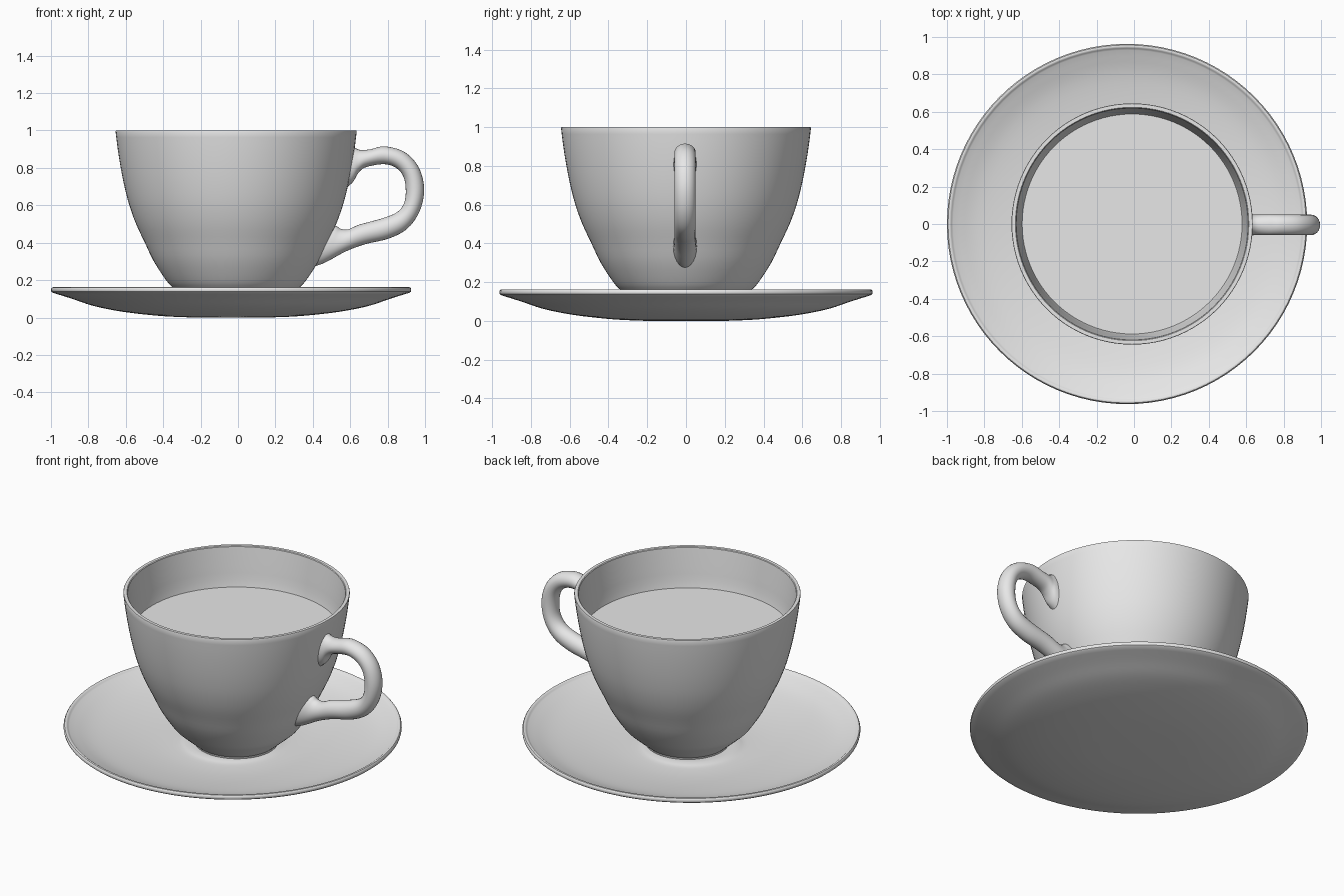
import bpy, bmesh, math
from mathutils import Vector

if "Cube" in bpy.data.objects:
    bpy.data.objects.remove(bpy.data.objects["Cube"])

porcelain = bpy.data.materials.new("plain grey")
porcelain.diffuse_color = (0.8, 0.8, 0.8, 1)
porcelain.use_nodes = True
porcelain.node_tree.nodes["Principled BSDF"].inputs["Base Color"].default_value = porcelain.diffuse_color


def smooth_path(pts, n):
    """Catmull-Rom curve through the points, n steps per span."""
    p = [Vector(q) for q in pts]
    p = [2 * p[0] - p[1]] + p + [2 * p[-1] - p[-2]]
    out = []
    for i in range(1, len(p) - 2):
        a, b, c, d = p[i - 1:i + 3]
        for k in range(n):
            t = k / n
            out.append(0.5 * (2 * b + (c - a) * t + (2 * a - 5 * b + 4 * c - d) * t * t
                              + (3 * b - a - 3 * c + d) * t ** 3))
    return out + [p[-2]]


def loft(name, rings, angle=35):
    """Skin a list of closed rings and cap both ends."""
    bm = bmesh.new()
    vr = [[bm.verts.new(v) for v in ring] for ring in rings]
    for a, b in zip(vr, vr[1:]):
        for i in range(len(a)):
            j = (i + 1) % len(a)
            bm.faces.new((a[i], a[j], b[j], b[i]))
    bm.faces.new(vr[0])
    bm.faces.new(vr[-1])
    bmesh.ops.recalc_face_normals(bm, faces=bm.faces)
    me = bpy.data.meshes.new(name)
    bm.to_mesh(me)
    bm.free()
    me.materials.append(porcelain)
    ob = bpy.data.objects.new(name, me)
    bpy.context.collection.objects.link(ob)
    bpy.context.view_layer.objects.active = ob
    ob.select_set(True)
    bpy.ops.object.shade_smooth_by_angle(angle=math.radians(angle))
    ob.select_set(False)
    return ob


def lathe(name, profile, cx, n=96):
    """Turn an (r, z) profile around a vertical axis at x = cx."""
    turn = [2 * math.pi * i / n for i in range(n)]
    return loft(name, [[(cx + r * math.cos(t), r * math.sin(t), z) for t in turn]
                       for r, z in profile])


# saucer: underside, rounded rim, shallow dished top with a seat for the cup
under = smooth_path([(0.2, 0), (0.36, 0.007), (0.53, 0.024), (0.65, 0.043), (0.75, 0.066),
                     (0.85, 0.1), (0.955, 0.133)], 4)
rim = smooth_path([(0.961, 0.138), (0.963, 0.15), (0.957, 0.161), (0.945, 0.161), (0.936, 0.153)], 2)
top = smooth_path([(0.93, 0.15), (0.8, 0.105), (0.62, 0.073), (0.45, 0.055), (0.32, 0.052),
                   (0.27, 0.06), (0.23, 0.063), (0.1, 0.06)], 4)
lathe("saucer", under + rim + top, -0.037)

# cup: outer bowl, thin lip, inner wall
outer = smooth_path([(0.24, 0.075), (0.27, 0.1), (0.338, 0.16), (0.375, 0.2), (0.44, 0.3), (0.488, 0.4),
                     (0.535, 0.5), (0.571, 0.6), (0.597, 0.7), (0.617, 0.8), (0.633, 0.9),
                     (0.645, 0.995)], 3)
lip = [(0.643, 1.0), (0.624, 1.0), (0.62, 0.996)]
inner = smooth_path([(0.605, 0.88), (0.588, 0.757), (0.54, 0.6), (0.455, 0.4), (0.34, 0.22),
                     (0.2, 0.12)], 3)
lathe("cup", [(0.235, 0.055)] + outer + lip + inner, -0.01)

# drink surface
lathe("drink", [(0.58, 0.735), (0.59, 0.757)], -0.01)

# handle: paired outer and inner edge points (x, z, x, z), oval cross-section
pairs = smooth_path([
    (0.605, 0.92, 0.575, 0.69), (0.63, 0.905, 0.615, 0.725), (0.66, 0.895, 0.645, 0.775),
    (0.71, 0.9, 0.685, 0.804), (0.785, 0.915, 0.78, 0.82), (0.89, 0.885, 0.845, 0.8),
    (0.965, 0.805, 0.885, 0.752), (0.995, 0.69, 0.897, 0.68), (0.972, 0.57, 0.888, 0.612),
    (0.905, 0.475, 0.85, 0.563), (0.805, 0.422, 0.77, 0.53), (0.68, 0.392, 0.65, 0.497),
    (0.58, 0.355, 0.59, 0.472), (0.5, 0.312, 0.553, 0.473), (0.45, 0.287, 0.53, 0.487),
    (0.405, 0.272, 0.508, 0.497)], 5)
rings = []
for q in pairs:
    o, i = Vector((q[0], -0.005, q[1])), Vector((q[2], -0.005, q[3]))
    mid, half = (o + i) / 2, (o - i) / 2
    side = Vector((0, 0.055 + 0.12 * max(0, half.length - 0.07), 0))
    rings.append([mid + half * math.cos(t) + side * math.sin(t)
                  for t in (2 * math.pi * k / 24 for k in range(24))])
loft("handle", rings)
